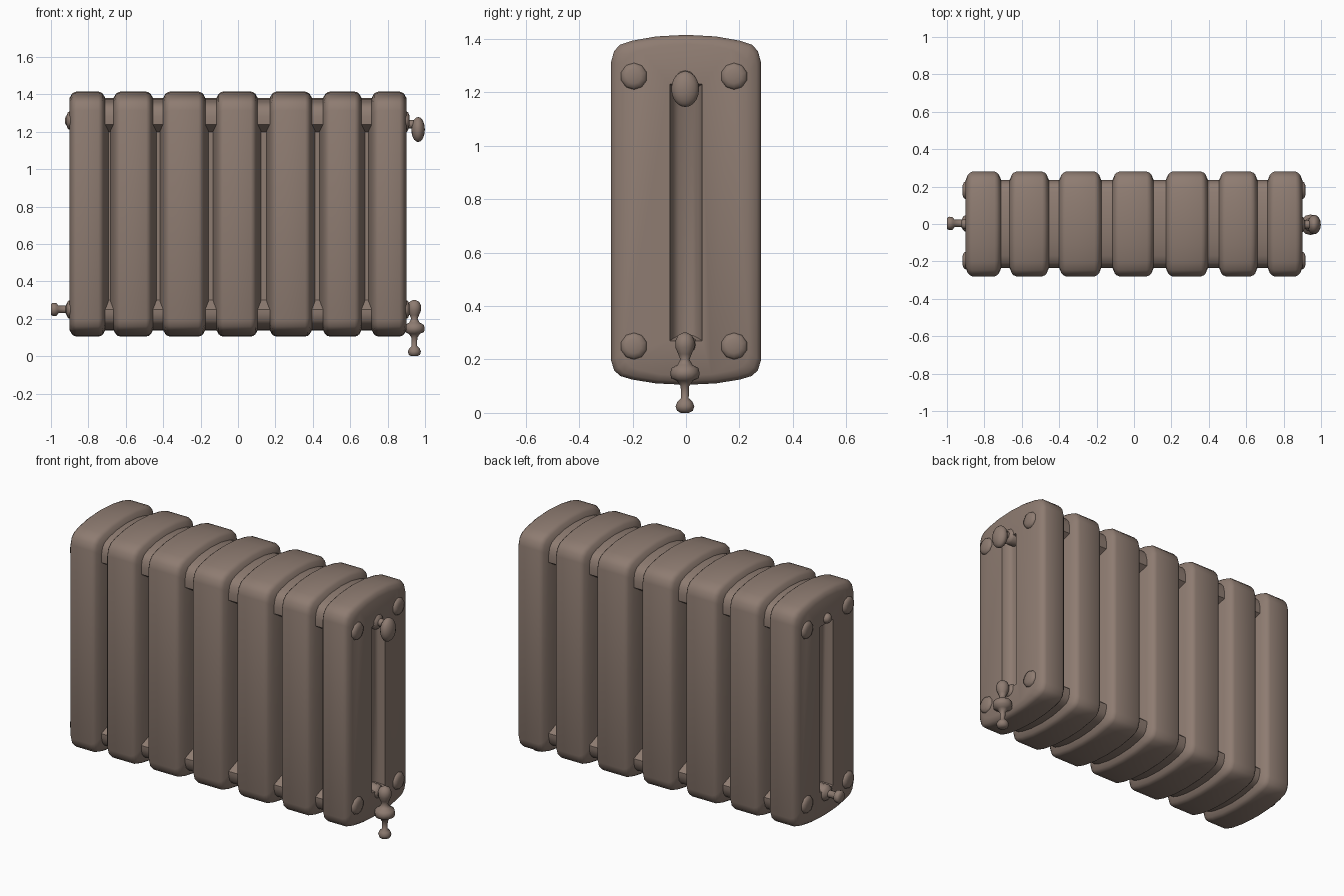
import bpy, bmesh, math
from mathutils import Matrix, Vector

if "Cube" in bpy.data.objects:
    bpy.data.objects.remove(bpy.data.objects["Cube"], do_unlink=True)

COLOR = (0.27, 0.2, 0.165, 1)
paint = bpy.data.materials.new("dull_brown_paint")
paint.use_nodes = True
paint.diffuse_color = COLOR
bsdf = paint.node_tree.nodes["Principled BSDF"]
bsdf.inputs["Base Color"].default_value = COLOR
bsdf.inputs["Roughness"].default_value = 0.7


def loft(name, rings):
    """Skin a list of matching point rings and cap both ends."""
    bm = bmesh.new()
    rows = [[bm.verts.new(p) for p in ring] for ring in rings]
    n = len(rows[0])
    for a, b in zip(rows, rows[1:]):
        for i in range(n):
            j = (i + 1) % n
            bm.faces.new((a[i], a[j], b[j], b[i]))
    bm.faces.new(rows[0])
    bm.faces.new(rows[-1])
    bmesh.ops.recalc_face_normals(bm, faces=bm.faces)
    mesh = bpy.data.meshes.new(name)
    bm.to_mesh(mesh)
    bm.free()
    mesh.materials.append(paint)
    obj = bpy.data.objects.new(name, mesh)
    bpy.context.collection.objects.link(obj)
    return obj


def activate(obj):
    bpy.ops.object.select_all(action='DESELECT')
    obj.select_set(True)
    bpy.context.view_layer.objects.active = obj


def smooth(obj, angle=45):
    activate(obj)
    bpy.ops.object.shade_smooth_by_angle(angle=math.radians(angle))


def outline(inset, groove=0):
    """Barrel-topped side outline in y and z, optionally with grooved flanks."""
    hd, top, bot = 0.28 - inset, 1.415 - 0.75 * inset, 0.105 + 0.75 * inset
    curve = [(0.4, 0.006), (0.72, 0.022), (0.88, 0.037), (0.96, 0.06), (1, 0.1)]
    half = [(hd * f, top - d) for f, d in curve]
    if groove:
        half += [(hd, 1.24), (hd - groove, 1.2), (hd - groove, 0.3), (hd, 0.25)]
    half += [(hd * f, bot + d * 0.9) for f, d in reversed(curve)]
    return [(0, top)] + half + [(0, bot)] + [(-y, z) for y, z in reversed(half)]


def ring(x, inset, groove=0):
    return [(x, y, z) for y, z in outline(inset, groove)]


def lathe(name, profile, origin, axis=(0, 0, 1), sides=12):
    """Turn (radius, height) pairs around an axis."""
    turn = Vector((0, 0, 1)).rotation_difference(Vector(axis)).to_matrix().to_4x4()
    place = Matrix.Translation(origin) @ turn
    angles = [2 * math.pi * i / sides for i in range(sides)]
    obj = loft(name, [[place @ Vector((r * math.cos(a), r * math.sin(a), h))
                       for a in angles] for r, h in profile])
    smooth(obj, 60)


def slot_cutter(side):
    """Tapered trough for the middle of an end panel."""
    def rect(x, hw, z0, z1):
        return [(side * x, -hw, z0), (side * x, hw, z0),
                (side * x, hw, z1), (side * x, -hw, z1)]
    cutter = loft("slot_cutter", [rect(0.92, 0.062, 0.265, 1.235),
                                  rect(0.895, 0.06, 0.27, 1.23),
                                  rect(0.865, 0.045, 0.28, 1.22),
                                  rect(0.85, 0.025, 0.29, 1.2)])
    cutter.hide_render = True
    return cutter


# Recessed core joining the sections
smooth(loft("core", [ring(-0.84, 0.045, 0.06), ring(0.84, 0.045, 0.06)]))

# Seven rounded sections
spans = [(-0.9, -0.71), (-0.665, -0.455), (-0.4, -0.175), (-0.115, 0.105),
         (0.17, 0.395), (0.455, 0.66), (0.715, 0.9)]
edge = [(-0.018, 0.1), (0, 0.045), (0.012, 0.016), (0.022, 0.006), (0.036, 0)]
for k, (x0, x1) in enumerate(spans):
    first = edge[1:] if k == 0 else edge
    last = edge[1:] if k == len(spans) - 1 else edge
    rings = [ring(x0 + s, d) for s, d in first]
    rings += [ring(x1 - s, d) for s, d in reversed(last)]
    section = loft(f"section_{k + 1}", rings)
    if k in (0, len(spans) - 1):
        cutter = slot_cutter(-1 if k == 0 else 1)
        mod = section.modifiers.new("slot", 'BOOLEAN')
        mod.operation, mod.solver, mod.object = 'DIFFERENCE', 'EXACT', cutter
        activate(section)
        bpy.ops.object.modifier_apply(modifier=mod.name)
        bpy.data.objects.remove(cutter, do_unlink=True)
    smooth(section)

# Domed end plugs
dome = [(0.05, -0.02), (0.05, 0.002), (0.044, 0.012), (0.028, 0.018), (0.008, 0.02)]
for side, word in ((-1, "right"), (1, "left")):
    for y in (-0.195, 0.18):
        for z, level in ((0.25, "lower"), (1.26, "upper")):
            lathe(f"{word}_{level}_plug", dome, (side * 0.898, y, z), (side, 0, 0), 10)

# Air vent and inlet pipe on the right end
lathe("air_vent", [(0.028, -0.05), (0.028, 0.01), (0.02, 0.022), (0.006, 0.026)],
      (-0.9, 0, 1.26), (-1, 0, 0))
lathe("inlet_pipe", [(0.045, -0.06), (0.045, 0.0), (0.038, 0.012), (0.02, 0.022),
                     (0.02, 0.06), (0.034, 0.07), (0.036, 0.09), (0.028, 0.1)],
      (-0.9, 0.003, 0.25), (-1, 0, 0))

# Thermostat knob on the left end
lathe("knob_stem", [(0.045, -0.05), (0.045, 0), (0.038, 0.01), (0.022, 0.018),
                    (0.022, 0.06)], (0.895, -0.003, 1.24), (1, 0, 0))
bpy.ops.mesh.primitive_uv_sphere_add(segments=16, ring_count=10, radius=1,
                                     location=(0.963, -0.003, 1.212))
knob = bpy.context.object
knob.name = "thermostat_knob"
knob.scale = (0.036, 0.052, 0.067)
knob.data.materials.append(paint)
smooth(knob, 60)

# Drain valve on the left end
lathe("valve_stem", [(0.04, -0.05), (0.04, 0), (0.03, 0.012), (0.02, 0.018),
                     (0.02, 0.05)], (0.895, 0, 0.255), (1, 0, 0))
lathe("drain_valve", [(0.015, 0), (0.03, 0.008), (0.035, 0.025), (0.028, 0.042),
                      (0.014, 0.055), (0.016, 0.1), (0.03, 0.12), (0.052, 0.13),
                      (0.055, 0.15), (0.05, 0.168), (0.028, 0.18), (0.017, 0.2),
                      (0.025, 0.22), (0.036, 0.245), (0.036, 0.268), (0.027, 0.29),
                      (0.008, 0.3)], (0.943, -0.004, 0))
